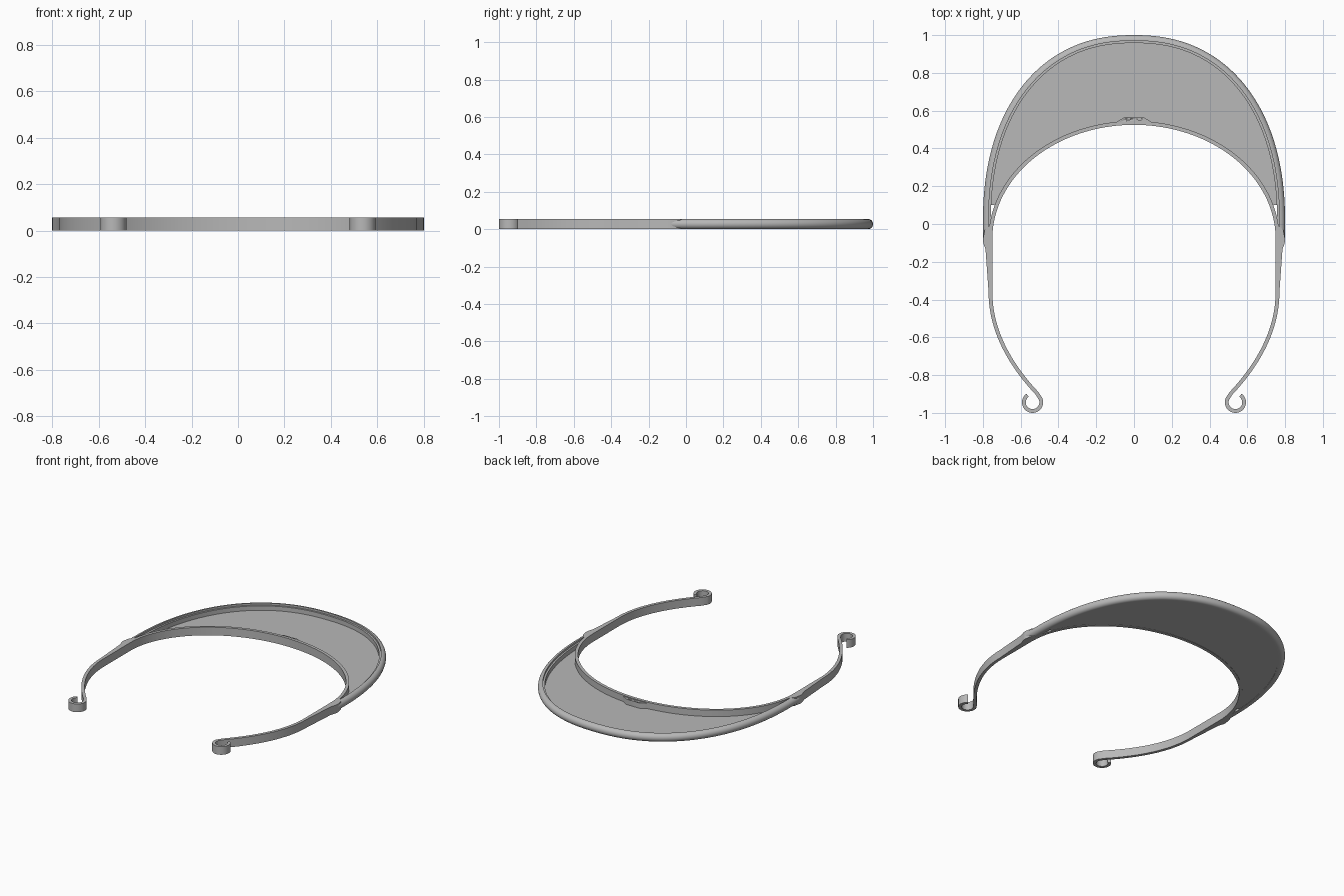
import bpy
import bmesh
from math import sin, cos, asin, pi, radians
from mathutils import Vector
from mathutils.geometry import interpolate_bezier

if "Cube" in bpy.data.objects:
    bpy.data.objects.remove(bpy.data.objects["Cube"])

HEIGHT = 0.055
POWER = 2 / 2.25      # squareness of the brim outline

grey = bpy.data.materials.new("light_grey_plastic")
grey.use_nodes = True
colour = (0.48, 0.48, 0.48, 1)
grey.diffuse_color = colour
grey.node_tree.nodes["Principled BSDF"].inputs["Base Color"].default_value = colour


def finish(name, bm):
    bmesh.ops.recalc_face_normals(bm, faces=bm.faces)
    mesh = bpy.data.meshes.new(name)
    bm.to_mesh(mesh)
    bm.free()
    mesh.materials.append(grey)
    obj = bpy.data.objects.new(name, mesh)
    bpy.context.collection.objects.link(obj)
    bpy.ops.object.select_all(action="DESELECT")
    obj.select_set(True)
    bpy.context.view_layer.objects.active = obj
    bpy.ops.object.shade_smooth_by_angle(angle=radians(35))
    return obj


def sweep(name, path, profile):
    """Carry a closed (offset, z) profile along a flat path."""
    bm = bmesh.new()
    rings = []
    for i, p in enumerate(path):
        t = (path[min(i + 1, len(path) - 1)] - path[max(i - 1, 0)]).normalized()
        out = Vector((t.y, -t.x))
        rings.append([bm.verts.new((*(p + out * o), z)) for o, z in profile])
    n = len(profile)
    for a, b in zip(rings, rings[1:]):
        for k in range(n):
            bm.faces.new((a[k], a[(k + 1) % n], b[(k + 1) % n], b[k]))
    bm.faces.new(rings[0])
    bm.faces.new(rings[-1])
    return finish(name, bm)


def prism(name, points, z0, z1):
    bm = bmesh.new()
    low = [bm.verts.new((x, y, z0)) for x, y in points]
    high = [bm.verts.new((x, y, z1)) for x, y in points]
    bm.faces.new(low)
    bm.faces.new(high)
    for k in range(len(points)):
        j = (k + 1) % len(points)
        bm.faces.new((low[k], low[j], high[j], high[k]))
    return finish(name, bm)


def brim_point(t, a, b):
    c, s = cos(t), max(sin(t), 0)
    return Vector((a * abs(c) ** POWER * (1 if c > 0 else -1), b * s ** POWER))


def band_point(t):
    return Vector((0.76 * cos(t), -0.08 + 0.615 * sin(t)))


# Outer rim: round outside, stepped lip inside
rim_path = [Vector((0.8, -0.08))]
rim_path += [brim_point(pi * i / 96, 0.8, 1.0) for i in range(97)]
rim_path.append(Vector((-0.8, -0.08)))
r = HEIGHT / 2
rim_profile = [(-r + r * cos(a), r + r * sin(a))
               for a in (-pi / 2 + pi * i / 12 for i in range(13))]
rim_profile += [(-0.03, HEIGHT), (-0.03, 0.042), (-0.042, 0.042), (-0.042, 0)]
sweep("brim_rim", rim_path, rim_profile)

# Head band, side arms and curled hooks in one continuous strip
half = [band_point(pi / 2 * (1 - i / 40)) for i in range(41)]
half += [Vector((0.76, y)) for y in (-0.17, -0.27)]
half += [v.to_2d() for v in interpolate_bezier(
    Vector((0.76, -0.36, 0)), Vector((0.76, -0.56, 0)),
    Vector((0.66, -0.74, 0)), Vector((0.515, -0.895, 0)), 20)]
for i in range(31):
    a = radians(155 + 260 * i / 30)
    half.append(Vector((0.537 + 0.046 * cos(a), -0.944 + 0.046 * sin(a))))
strip = [Vector((-p.x, p.y)) for p in reversed(half[1:])] + half
w = 0.01
sweep("head_band_and_arms", strip, [(-w, 0), (w, 0), (w, HEIGHT), (-w, HEIGHT)])

# Tapered joints between rim ends and arms
joint = [(0.755, 0.0), (0.79, -0.03), (0.8, -0.08), (0.798, -0.1),
         (0.786, -0.135), (0.77, -0.36), (0.755, -0.36)]
for side, label in ((1, "left"), (-1, "right")):
    prism(label + "_joint", [(side * x, y) for x, y in joint], 0, HEIGHT)

# Thin crescent brim panel
steps = 80
t0 = asin((0.1 / 0.965) ** (1 / POWER))
t1 = asin(0.18 / 0.615)
bm = bmesh.new()
rows = []
for i in range(steps + 1):
    f = i / steps
    o = brim_point(t0 + (pi - 2 * t0) * f, 0.765, 0.965)
    n = band_point(t1 + (pi - 2 * t1) * f)
    rows.append([bm.verts.new((p.x, p.y, z)) for p, z in
                 ((o, 0.002), (o, 0.012), (n, 0.012), (n, 0.002))])
for a, b in zip(rows, rows[1:]):
    for k in range(4):
        j = (k + 1) % 4
        bm.faces.new((a[k], a[j], b[j], b[k]))
bm.faces.new(rows[0])
bm.faces.new(rows[-1])
finish("brim_panel", bm)

# Centre tab in front of the band with two small pin holes
tab = prism("centre_tab", [(-0.1, 0.53), (0.1, 0.53), (0.085, 0.545), (0.05, 0.565),
                           (-0.05, 0.565), (-0.085, 0.545)], 0.005, 0.048)
for side, label in ((1, "left"), (-1, "right")):
    hole = prism(label + "_hole_cutter",
                 [(side * 0.03 + 0.014 * cos(pi * k / 8), 0.556 + 0.006 * sin(pi * k / 8))
                  for k in range(16)], 0.02, 0.08)
    hole.hide_render = True
    hole.hide_set(True)
    cut = tab.modifiers.new(label + "_hole", "BOOLEAN")
    cut.operation = "DIFFERENCE"
    cut.object = hole
